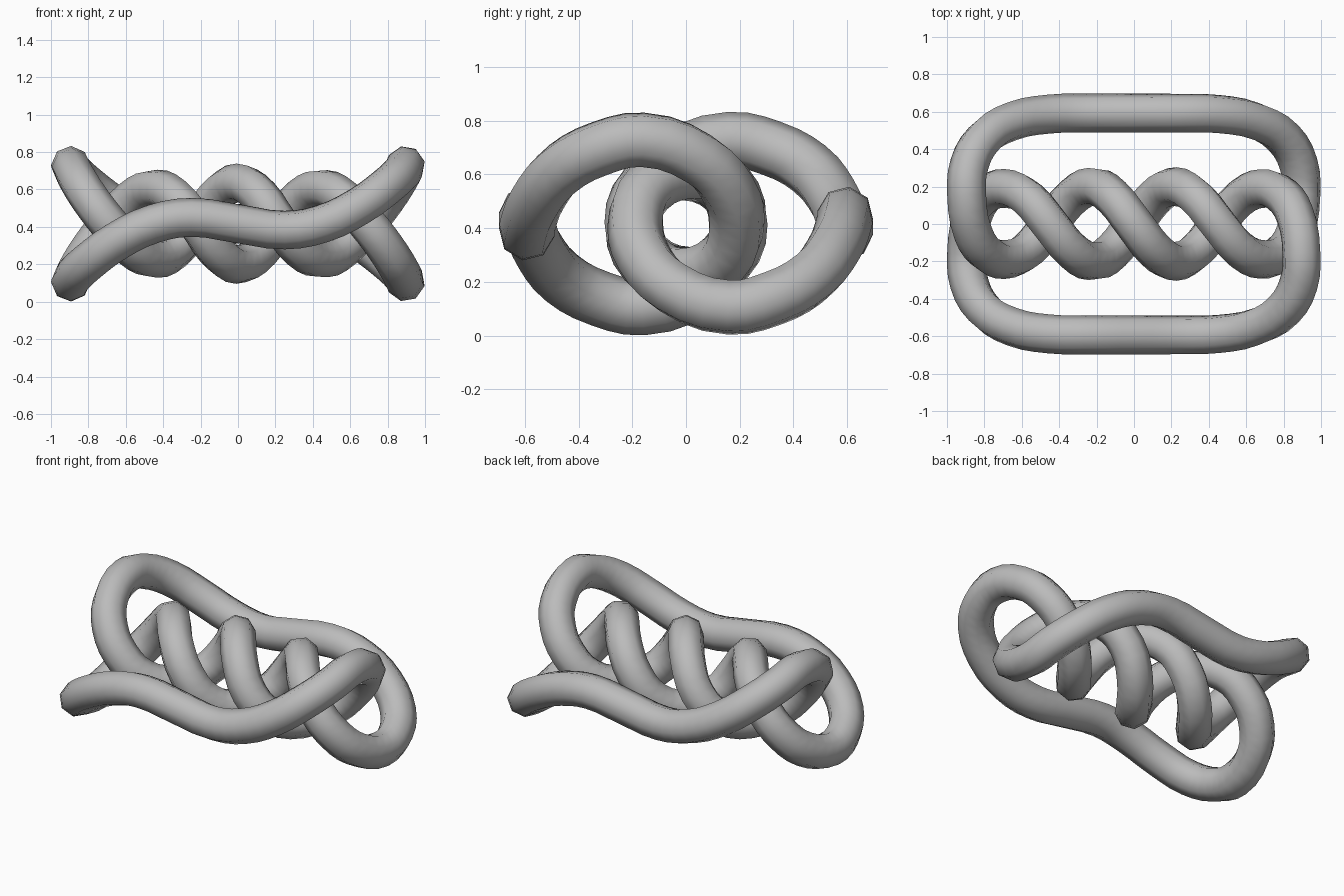
import bpy

cube = bpy.data.objects.get("Cube")
if cube:
    bpy.data.objects.remove(cube, do_unlink=True)

MID = 0.417     # height of the centre of the knot
RADIUS = 0.104  # rope thickness

# A quarter of the rope's centre line: twist centre -> end loop -> front middle
quarter = [
    (0.0, 0.0, 0.218), (0.115, -0.145, 0.15), (0.22, -0.2, 0.0),
    (0.335, -0.14, -0.14), (0.45, 0.0, -0.188), (0.57, 0.14, -0.13),
    (0.69, 0.19, 0.0), (0.79, 0.155, 0.13), (0.86, 0.05, 0.24),
    (0.895, -0.16, 0.312), (0.88, -0.32, 0.28), (0.8, -0.46, 0.205),
    (0.65, -0.55, 0.095), (0.45, -0.588, 0.0), (0.25, -0.593, -0.034),
    (0.0, -0.593, 0.0),
]

# Half-turns about y and then z complete the closed loop
half = quarter + [(-x, y, -z) for x, y, z in reversed(quarter[:-1])]
path = half + [(-x, -y, z) for x, y, z in reversed(half[1:-1])]

# Rope: octagonal tube along a smooth closed curve
curve = bpy.data.curves.new("knotted_rope", "CURVE")
curve.dimensions = "3D"
curve.resolution_u = 3
curve.bevel_depth = RADIUS
curve.bevel_resolution = 2
curve.twist_mode = "MINIMUM"
spline = curve.splines.new("BEZIER")
spline.bezier_points.add(len(path) - 1)
for point, (x, y, z) in zip(spline.bezier_points, path):
    point.co = (x, y, z + MID)
    point.handle_left_type = point.handle_right_type = "AUTO"
spline.use_cyclic_u = True

rope = bpy.data.objects.new("knotted_rope", curve)
bpy.context.collection.objects.link(rope)

# Plain grey material
grey = bpy.data.materials.new("rope_grey")
grey.use_nodes = True
colour = (0.5, 0.5, 0.5, 1.0)
grey.diffuse_color = colour
grey.node_tree.nodes["Principled BSDF"].inputs["Base Color"].default_value = colour
curve.materials.append(grey)

# Turn the tube into a mesh and smooth it
bpy.ops.object.select_all(action="DESELECT")
rope.select_set(True)
bpy.context.view_layer.objects.active = rope
bpy.ops.object.convert(target="MESH")
bpy.ops.object.shade_smooth()
